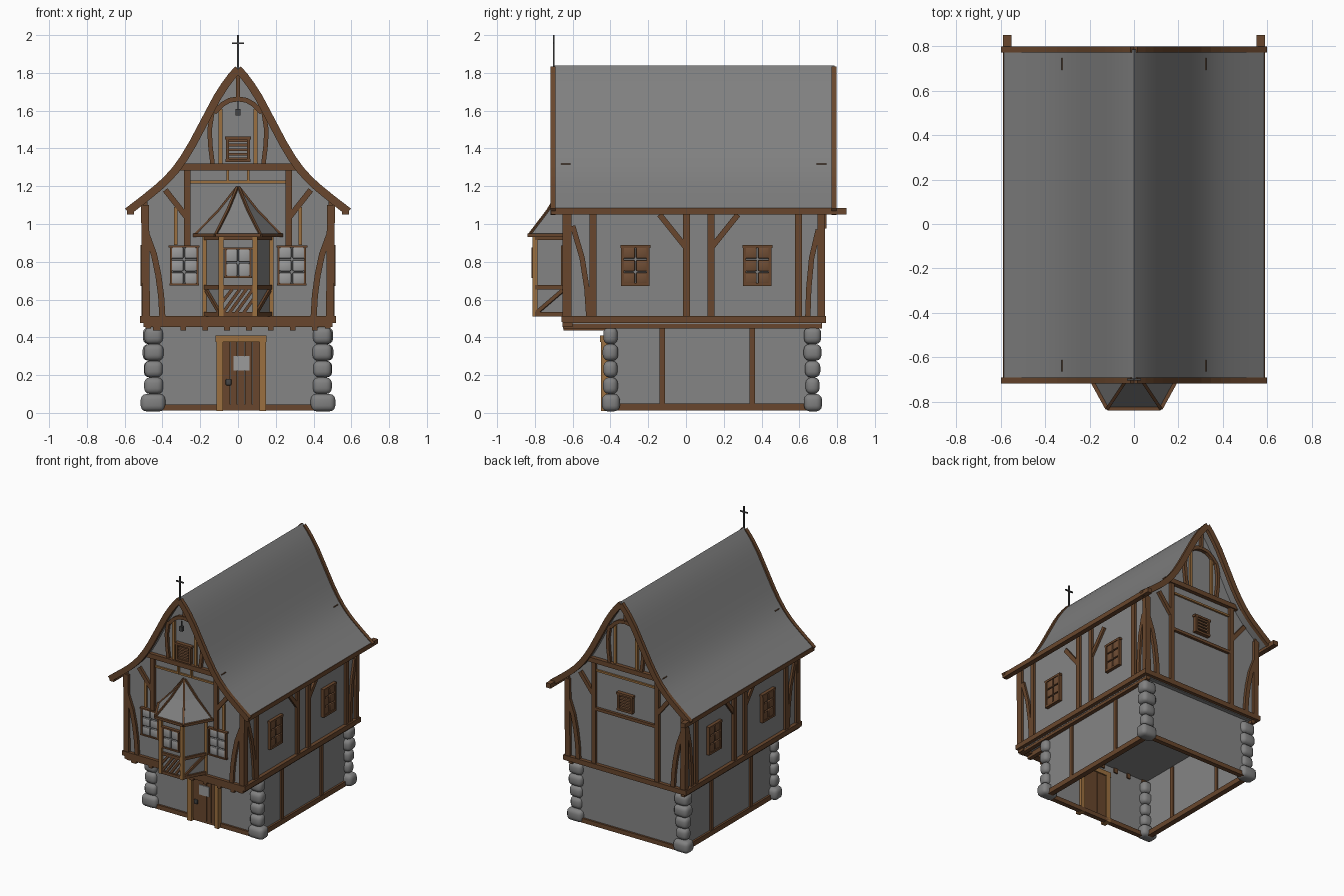
import bpy, bmesh, math, random
from mathutils import Vector, Matrix

if "Cube" in bpy.data.objects:
    bpy.data.objects.remove(bpy.data.objects["Cube"])
random.seed(4)

def mat(name, c):
    m = bpy.data.materials.new(name)
    m.diffuse_color = (*c, 1)
    m.use_nodes = True
    m.node_tree.nodes["Principled BSDF"].inputs["Base Color"].default_value = m.diffuse_color
    return m
PLASTER = mat("plaster grey", (.235, .235, .235))
ROOF = mat("roof grey", (.215, .215, .215))
STONE = mat("stone grey", (.22, .22, .22))
GLASS = mat("glass grey", (.33, .33, .33))
WOOD = mat("dark timber", (.14, .062, .026))
LIGHT = mat("light timber", (.33, .16, .05))
PANE = mat("shutter brown", (.16, .075, .035))
METAL = mat("dark iron", (.06, .06, .06))

def finish(name, bm, m, smooth=False):
    bmesh.ops.recalc_face_normals(bm, faces=bm.faces)
    me = bpy.data.meshes.new(name)
    bm.to_mesh(me)
    bm.free()
    me.materials.append(m)
    ob = bpy.data.objects.new(name, me)
    bpy.context.collection.objects.link(ob)
    if smooth:
        bpy.context.view_layer.objects.active = ob
        ob.select_set(True)
        bpy.ops.object.shade_smooth_by_angle(angle=math.radians(40))
        ob.select_set(False)
    return ob

def place(plane, u, v, t):
    return (u, t, v) if plane == 'F' else (t, u, v)

# flat timbers: polylines of constant width, drawn on a wall plane, from depth a to b
def strips(name, plane, lines, w, a, b, m, mirror=False):
    bm = bmesh.new()
    jobs = [(l, a, b) for l in lines]
    if mirror and plane == 'F':
        jobs += [([(-u, v) for u, v in l], a, b) for l in lines]
    if mirror and plane == 'S':
        jobs += [(l, -a, -b) for l in lines]
    for line, a0, b0 in jobs:
        P = [Vector(p) for p in line]
        prev = None
        for i, p in enumerate(P):
            d = (P[min(i + 1, len(P) - 1)] - P[max(i - 1, 0)]).normalized()
            n = Vector((-d.y, d.x)) * w / 2
            ring = [bm.verts.new(place(plane, q.x, q.y, t)) for q, t in
                    ((p + n, a0), (p - n, a0), (p - n, b0), (p + n, b0))]
            if prev:
                for k in range(4):
                    bm.faces.new((prev[k], prev[k - 3], ring[k - 3], ring[k]))
            if i in (0, len(P) - 1):
                bm.faces.new(ring)
            prev = ring
    return finish(name, bm, m)

# boxes given as (x0,x1,y0,y1,z0,z1)
def boxes(name, items, m, bevel=0, mirror=False, seg=2):
    bm = bmesh.new()
    if mirror:
        items = items + [(-i[1], -i[0], *i[2:]) for i in items]
    for x0, x1, y0, y1, z0, z1 in items:
        mx = Matrix.Translation(((x0+x1)/2, (y0+y1)/2, (z0+z1)/2)) @ Matrix.Diagonal((x1-x0, y1-y0, z1-z0, 1))
        bmesh.ops.create_cube(bm, size=1, matrix=mx)
    if bevel:
        bmesh.ops.bevel(bm, geom=bm.edges[:], offset=bevel, segments=seg, affect='EDGES', profile=.5)
    return finish(name, bm, m, bool(bevel))

# square bars between 3D points
def bars(name, pairs, w, m):
    bm = bmesh.new()
    for p, q in pairs:
        p, q = Vector(p), Vector(q)
        d = q - p
        mx = Matrix.Translation((p + q) / 2) @ d.to_track_quat('Z', 'Y').to_matrix().to_4x4() @ Matrix.Diagonal((w, w, d.length, 1))
        bmesh.ops.create_cube(bm, size=1, matrix=mx)
    return finish(name, bm, m)

# prism: (x,z) outline extruded along y
def prism(name, pts, y0, y1, m, smooth=False):
    bm = bmesh.new()
    f = bm.faces.new([bm.verts.new((x, y0, z)) for x, z in pts])
    r = bmesh.ops.extrude_face_region(bm, geom=[f])
    bmesh.ops.translate(bm, vec=(0, y1 - y0, 0), verts=[g for g in r['geom'] if isinstance(g, bmesh.types.BMVert)])
    return finish(name, bm, m, smooth)

# window: frame, bars and panes on a wall plane; t = wall depth, s = outward sign
def window(name, plane, u0, u1, v0, v1, t, s, cols, rows, fm, pm, mirror=False, fw=.016):
    out = t + s * .025
    strips(name + "_frame", plane, [[(u0, v0), (u0, v1)], [(u1, v0), (u1, v1)],
           [(u0 - .008, v0), (u1 + .008, v0)], [(u0 - .012, v1), (u1 + .012, v1)]], fw, t, out, fm, mirror)
    ps, du, dv = [], (u1 - u0) / cols, (v1 - v0) / rows
    for i in range(cols):
        for j in range(rows):
            c = [u0 + du * i + .003, u0 + du * (i + 1) - .003]
            d = sorted((t, t + s * .02))
            z = [v0 + dv * j + .003, v0 + dv * (j + 1) - .003]
            ps.append((*c, *d, *z) if plane == 'F' else (*d, *c, *z))
    boxes(name + "_panes", ps, pm, .008, mirror)

# ---- ground floor: open-bottomed walls, sill beams, posts
bm = bmesh.new()
c = [(-.455, -.41), (.455, -.41), (.455, .685), (-.455, .685)]
lo = [bm.verts.new((*p, .03)) for p in c]
hi = [bm.verts.new((*p, .47)) for p in c]
for i in range(4):
    bm.faces.new((lo[i - 1], lo[i], hi[i], hi[i - 1]))
finish("ground_walls", bm, PLASTER)
boxes("ground_sill_sides", [(.43, .47, -.40, .67, .012, .05)], WOOD, mirror=True)
boxes("ground_sill_ends", [(-.44, .44, -.425, -.39, .012, .045), (-.44, .44, .665, .70, .012, .045)], WOOD)
boxes("ground_posts", [(.445, .467, y, y + .03, .04, .46) for y in (-.14, .335)], WOOD, mirror=True)

# corner stone stacks
stones = []
for cy in (-.40, .67):
    stones.append((.385, .515, cy - .045, cy + .05, .008, .1))
    z = .1
    for k in range(4):
        e = random.uniform(-.004, .008)
        h = .088 if k < 3 else .09
        stones.append((.395 - e, .498 + e, cy - .04 - e, cy + .04 + e, z, z + h))
        z += h
boxes("corner_stones", stones, STONE, .03, mirror=True, seg=3)

# door with frame, boards, pane and handle
boxes("door_frame", [(-.115, -.08, -.45, -.39, .01, .40), (.115, .148, -.45, -.39, .01, .40),
                     (-.12, .15, -.455, -.39, .375, .41)], LIGHT)
boxes("door_boards", [(-.08 + i * .039, -.043 + i * .039, -.43, -.40, .03, .375) for i in range(5)], WOOD)
boxes("door_pane", [(-.025, .06, -.437, -.43, .225, .30)], GLASS)
boxes("door_handle", [(-.065, -.035, -.445, -.43, .145, .18)], METAL, .006)

# ---- roof curve and upper storey walls
half = [(0, 1.84), (.035, 1.80), (.07, 1.753), (.11, 1.69), (.15, 1.615), (.195, 1.53), (.24, 1.445), (.285, 1.37),
        (.33, 1.307), (.375, 1.257), (.42, 1.215), (.50, 1.15), (.585, 1.085)]
full = [(-x, z) for x, z in half[:0:-1]] + half
inner = [(x * .985, z - .035) for x, z in full]
prism("roof", full + inner[::-1], -.70, .785, ROOF, True)
under = [(x, z - .02) for x, z in full if abs(x) < .45]
prism("upper_walls", [(-.492, .47), (-.492, 1.13)] + under + [(.492, 1.13), (.492, .47)], -.635, .715, PLASTER)
board = [[(x, z - .02) for x, z in half]]
strips("front_barge_board", 'F', board, .042, -.718, -.69, WOOD, True)
strips("back_barge_board", 'F', board, .042, .77, .797, WOOD, True)
boxes("eave_beams", [(.55, .588, -.715, .85, 1.05, 1.085)], WOOD, mirror=True)

# floor beams and joists
boxes("floor_side_beams", [(.48, .52, -.655, .74, .475, .512), (.46, .49, -.65, .72, .448, .475)], WOOD, mirror=True)
boxes("floor_end_beams", [(-.52, .52, -.66, -.61, .48, .512), (-.5, .5, -.655, -.60, .455, .48),
                          (-.52, .52, .70, .742, .475, .512)], WOOD)
boxes("floor_joists", [(-.305 + i * .116, -.275 + i * .116, -.648, -.40, .435, .47) for i in range(7)]
      + [(-.45, -.41, -.648, -.40, .435, .47)], WOOD)

# ---- gable timbers, front and back
for nm, a, b in (("front", -.655, -.62), ("back", .70, .737)):
    strips(nm + "_corner_posts", 'F', [[(.487, .5), (.492, 1.10)]], .042, a, b, WOOD, True)
    strips(nm + "_curved_braces", 'F', [[(.40, .5), (.407, .62), (.422, .73), (.445, .84), (.482, .94)]], .032, a, b, WOOD, True)
    strips(nm + "_tall_posts", 'F', [[(.268, .88 if nm == "front" else .5), (.268, 1.30)]], .034, a, b, WOOD, True)
    strips(nm + "_diagonals", 'F', [[(.275, 1.04), (.385, 1.18)]], .03, a, b, WOOD, True)
    strips(nm + "_collar_beam", 'F', [[(-.325, 1.302), (.325, 1.302)]], .036, a - .008, b + .008, WOOD)
    strips(nm + "_rail", 'F', [[(-.26, 1.222), (.26, 1.222)]], .014, a + .008, b - .008, LIGHT)
    strips(nm + "_gable_braces", 'F', [[(.135, 1.32), (.147, 1.42), (.15, 1.5), (.135, 1.6)]], .024, a, b, WOOD, True)
    strips(nm + "_gable_posts", 'F', [[(.092, 1.32), (.092, 1.61)]], .02, a + .006, b - .006, LIGHT, True)
    strips(nm + "_gable_arch", 'F', [[(0, 1.662), (.045, 1.655), (.085, 1.632), (.125, 1.59)]], .026, a - .004, b + .004, WOOD, True)
    strips(nm + "_king_post", 'F', [[(0, 1.65), (0, 1.80)]], .022, a, b, WOOD)
strips("front_light_studs", 'F', [[(.33, .89), (.33, 1.09)]], .02, -.65, -.62, LIGHT, True)
strips("front_short_studs", 'F', [[(.055, 1.22), (.055, 1.29)]], .014, -.648, -.62, LIGHT, True)
strips("back_low_rail", 'F', [[(-.27, .93), (.27, .93)]], .022, .70, .735, WOOD)
bars("hanging_lantern", [((0, -.68, 1.575), (0, -.68, 1.61))], .025, METAL)
bars("lantern_chain", [((0, -.68, 1.61), (0, -.68, 1.65))], .007, METAL)

# louvred openings
def louvre(name, x, z0, z1, t, s):
    strips(name + "_frame", 'F', [[(x - .055, z0), (x - .055, z1)], [(x + .055, z0), (x + .055, z1)],
           [(x - .065, z0), (x + .065, z0)], [(x - .07, z1), (x + .07, z1)]], .016, t, t + s * .03, WOOD)
    d = sorted((t, t + s * .022))
    h = (z1 - z0) / 5
    boxes(name + "_slats", [(x - .05, x + .05, *d, z0 + h * i + .004, z0 + h * (i + 1) - .006) for i in range(5)], PANE)
louvre("front_louvre", 0, 1.335, 1.455, -.635, -1)
louvre("back_louvre", 0, .985, 1.105, .715, 1)

# ---- side timbers, mirrored to both long walls
strips("side_posts", 'S', [[(y, .5), (y, 1.12)] for y in (-.625, -.492, .003, .133, .595, .715)], .036, .48, .51, WOOD, True)
strips("side_curved_braces", 'S', [[(-.515, .51), (-.525, .66), (-.55, .82), (-.60, .99)],
                                   [(.645, .51), (.65, .66), (.665, .82), (.70, .97)]], .028, .48, .508, WOOD, True)
strips("side_diagonals", 'S', [[(-.14, 1.05), (0, .875)], [(.275, 1.05), (.135, .875)]], .03, .48, .508, WOOD, True)
window("side_window_a", 'S', -.335, -.20, .68, .88, .492, 1, 2, 3, WOOD, PANE, True)
window("side_window_b", 'S', .31, .445, .68, .88, .492, 1, 2, 3, WOOD, PANE, True)
window("front_window", 'F', .215, .355, .68, .88, -.638, -1, 2, 3, WOOD, GLASS, True, .01)

# ---- oriel window
plan = [(-.175, -.63), (-.09, -.80), (.09, -.80), (.175, -.63)]
bm = bmesh.new()
f = bm.faces.new([bm.verts.new((x, y + .006, .515)) for x, y in plan])
r = bmesh.ops.extrude_face_region(bm, geom=[f])
bmesh.ops.translate(bm, vec=(0, 0, .42), verts=[g for g in r['geom'] if isinstance(g, bmesh.types.BMVert)])
finish("oriel_walls", bm, PLASTER)
bars("oriel_posts", [((x, y, .51), (x, y, .94)) for x, y in plan], .026, LIGHT)
bars("oriel_rails", [((*plan[i], z), (*plan[i + 1], z)) for i in range(3) for z in (.522, .665, .925)], .022, WOOD)
bars("oriel_side_braces", [((s * .165, -.65, .65), (s * .095, -.79, .53)) for s in (-1, 1)], .02, WOOD)
strips("oriel_panel_boards", 'F', [[(x, .53), (x + .09, .655)] for x in (-.08, -.045, -.01)]
       + [[(-.085, .585), (-.03, .655)], [(.03, .53), (.08, .60)]], .017, -.806, -.79, WOOD)
window("oriel_window", 'F', -.066, .066, .72, .87, -.794, -1, 2, 2, WOOD, GLASS, fw=.012)

# oriel roof: flared half-hexagonal cap with hip timbers
eave = [(-.23, -.63), (-.12, -.83), (.12, -.83), (.23, -.63)]
def ring(k, z):
    return [(x * k, -.65 + (y + .65) * k, z) for x, y in eave]
levels = [ring(1, .94), ring(.45, 1.07), ring(.02, 1.195)]
bm = bmesh.new()
V = [[bm.verts.new(p) for p in l] for l in levels]
for a, b in zip(V, V[1:]):
    for i in range(3):
        bm.faces.new((a[i], a[i + 1], b[i + 1], b[i]))
bm.faces.new(V[0])
finish("oriel_roof", bm, ROOF)
bars("oriel_hips", [(a[i], b[i]) for a, b in zip(levels, levels[1:]) for i in range(4)], .014, WOOD)
bars("oriel_eaves", [(levels[0][i], levels[0][i + 1]) for i in range(3)], .018, WOOD)

# ---- ridge cross
bars("ridge_cross", [((0, -.70, 1.82), (0, -.70, 2.0)), ((-.032, -.70, 1.957), (.032, -.70, 1.957))], .009, METAL)
